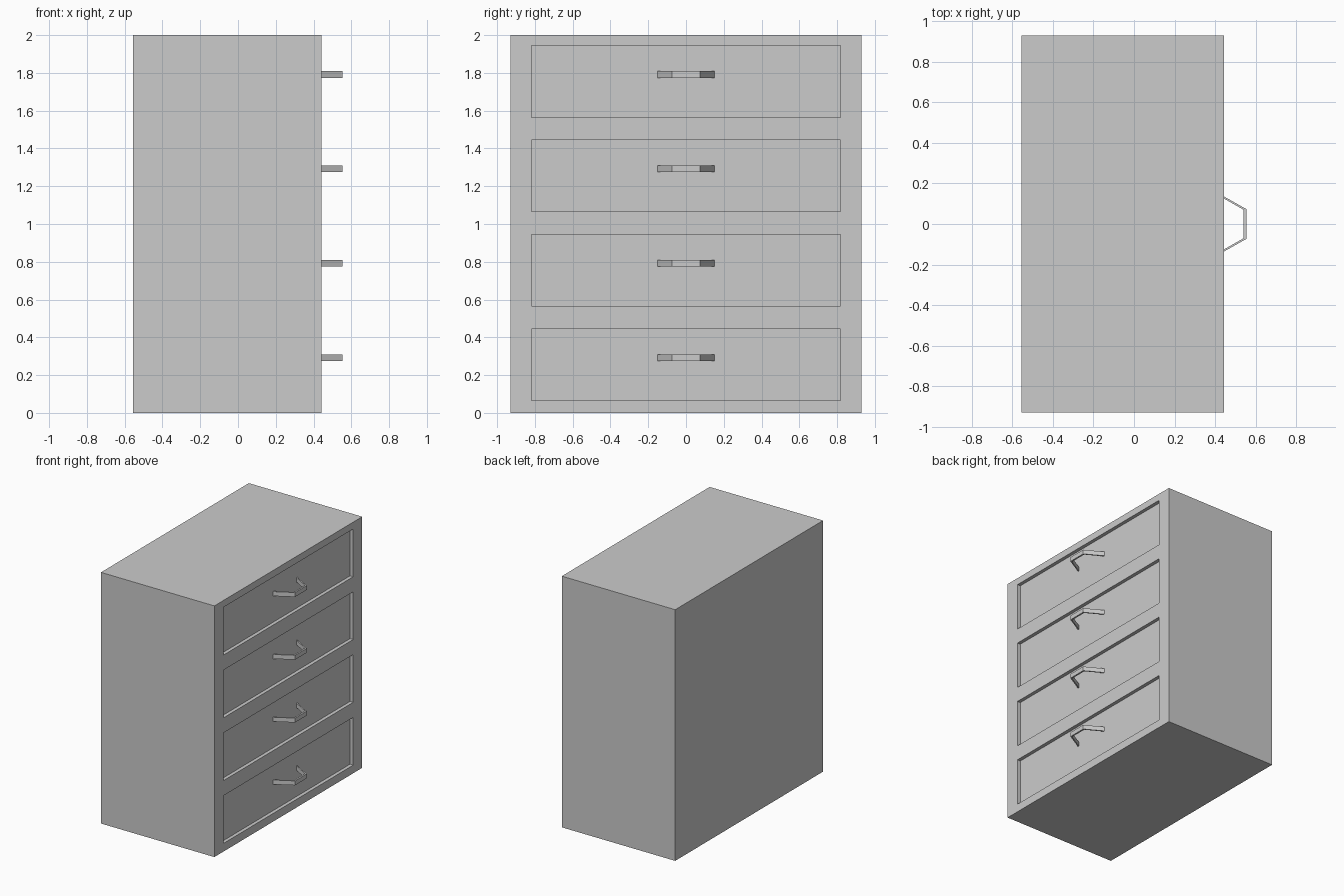
import bpy, bmesh
from mathutils import Matrix

if "Cube" in bpy.data.objects:
    bpy.data.objects.remove(bpy.data.objects["Cube"])

BACK, FRONT, FLOOR = -0.556, 0.443, 0.415   # x of back, face and drawer recess
HALF_W = 0.93
DRAWERS = [0.5 * i for i in range(4)]


def new_object(name, bm):
    bmesh.ops.recalc_face_normals(bm, faces=bm.faces)
    mesh = bpy.data.meshes.new(name)
    bm.to_mesh(mesh)
    bm.free()
    obj = bpy.data.objects.new(name, mesh)
    bpy.context.collection.objects.link(obj)
    return obj


def add_box(bm, x0, x1, y0, y1, z0, z1):
    centre = ((x0 + x1) / 2, (y0 + y1) / 2, (z0 + z1) / 2)
    bmesh.ops.create_cube(bm, size=1, matrix=Matrix.Translation(centre)
                          @ Matrix.Diagonal((x1 - x0, y1 - y0, z1 - z0, 1)))


# Cabinet body
bm = bmesh.new()
add_box(bm, BACK, FRONT, -HALF_W, HALF_W, 0, 2)
cabinet = new_object("cabinet_body", bm)

# Four shallow drawer recesses cut into the face
bm = bmesh.new()
for z in DRAWERS:
    add_box(bm, FLOOR, FRONT + 0.1, -0.817, 0.817, z + 0.065, z + 0.445)
cutter = new_object("drawer_recess_cutter", bm)
cutter.hide_render = True
cutter.hide_set(True)
cut = cabinet.modifiers.new("drawer_recesses", 'BOOLEAN')
cut.operation = 'DIFFERENCE'
cut.solver = 'EXACT'
cut.object = cutter

# Angled pull handles: half outline (outer then inner), mirrored across y
outer = [(FLOOR, 0.152), (0.546, 0.078), (0.554, 0.074)]
inner = [(0.541, 0.070), (FLOOR, 0.142)]
half = outer[::-1] + inner[::-1]
outline = half + [(x, -y) for x, y in half[::-1]]
for i, z in enumerate(DRAWERS):
    bm = bmesh.new()
    face = bm.faces.new([bm.verts.new((x, y, z + 0.274)) for x, y in outline])
    result = bmesh.ops.extrude_face_region(bm, geom=[face])
    top = [v for v in result["geom"] if isinstance(v, bmesh.types.BMVert)]
    bmesh.ops.translate(bm, verts=top, vec=(0, 0, 0.035))
    new_object(f"drawer_handle_{i + 1}", bm)
